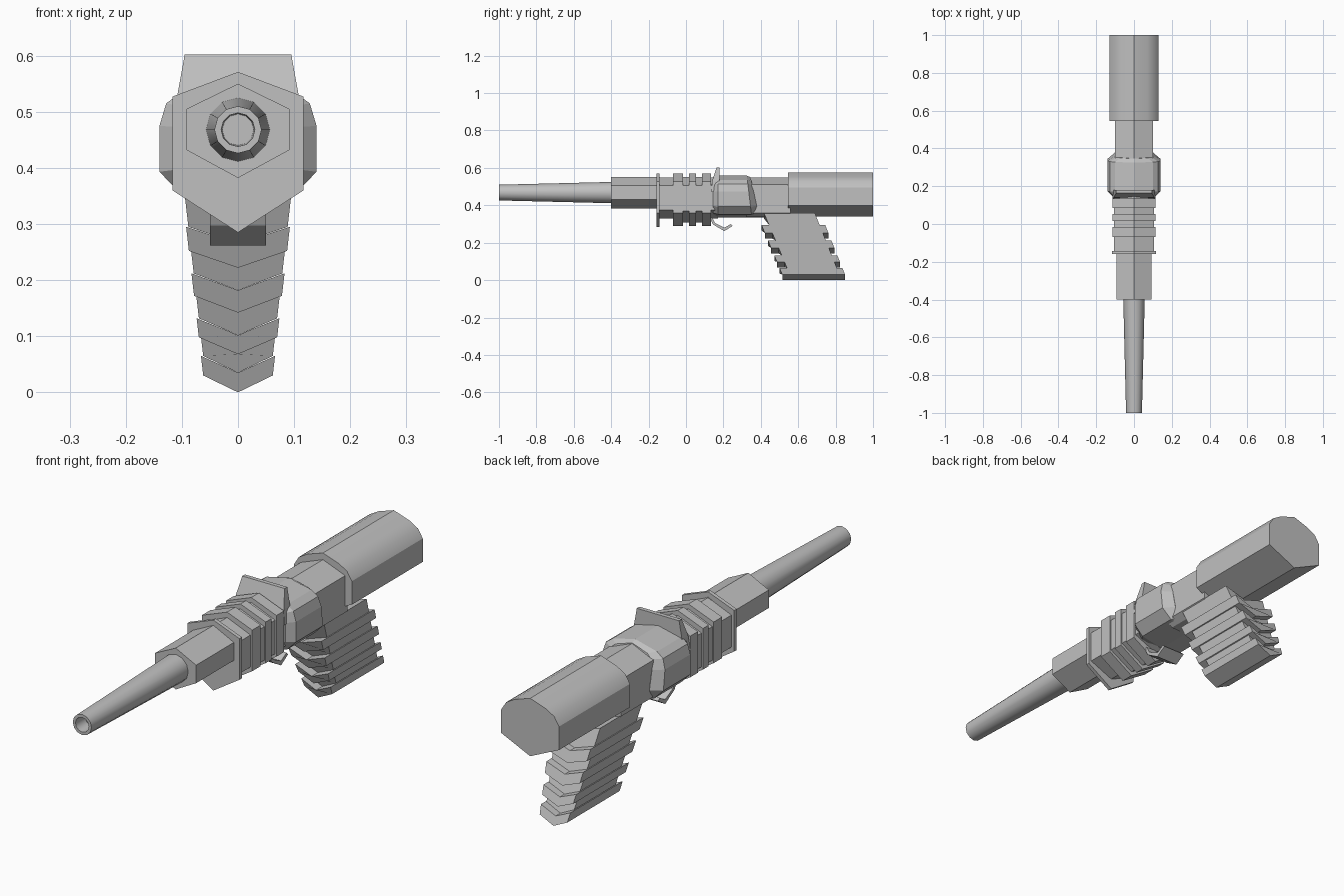
import bpy, bmesh, math

cube = bpy.data.objects.get("Cube")
if cube:
    bpy.data.objects.remove(cube, do_unlink=True)

grey = bpy.data.materials.new("plain_grey")
grey.use_nodes = True
COL = (0.53, 0.53, 0.53, 1)
grey.diffuse_color = COL
grey.node_tree.nodes["Principled BSDF"].inputs["Base Color"].default_value = COL


def loft(name, rings, smooth=None):
    """Skin a list of equal-length closed rings and cap both ends."""
    bm = bmesh.new()
    loops = [[bm.verts.new(p) for p in ring] for ring in rings]
    n = len(loops[0])
    for a, b in zip(loops, loops[1:]):
        for i in range(n):
            bm.faces.new((a[i], a[(i + 1) % n], b[(i + 1) % n], b[i]))
    bm.faces.new(loops[0])
    bm.faces.new(loops[-1])
    bmesh.ops.recalc_face_normals(bm, faces=bm.faces)
    me = bpy.data.meshes.new(name)
    bm.to_mesh(me)
    bm.free()
    me.materials.append(grey)
    ob = bpy.data.objects.new(name, me)
    bpy.context.collection.objects.link(ob)
    if smooth:
        bpy.ops.object.select_all(action="DESELECT")
        bpy.context.view_layer.objects.active = ob
        ob.select_set(True)
        bpy.ops.object.shade_smooth_by_angle(angle=math.radians(smooth))
    return ob


def section(half):
    """Mirror a top-to-bottom half outline (x, z) into a closed outline."""
    return half + [(-x, z) for x, z in reversed(half) if x > 0]


def prism(name, half, y0, y1, smooth=None):
    s = section(half)
    return loft(name, [[(x, y, z) for x, z in s] for y in (y0, y1)], smooth)


def hexagon(w, top, hi, lo, bottom):
    return [(0, top), (w, hi), (w, lo), (0, bottom)]


def circle(r, y, n=12, z=0.468):
    return [(r * math.cos(2 * math.pi * i / n), y, z + r * math.sin(2 * math.pi * i / n))
            for i in range(n)]


# Tapered barrel with an open bore
loft("barrel", [circle(0.057, -0.39), circle(0.042, -1.0), circle(0.03, -1.0),
                circle(0.028, -0.94)], 40)

# Hexagonal front housing, flange and ribbed sleeve
prism("front_housing", hexagon(0.092, 0.55, 0.505, 0.432, 0.382), -0.40, -0.14)
prism("flange", hexagon(0.117, 0.571, 0.527, 0.36, 0.285), -0.158, -0.142)
prism("sleeve", hexagon(0.105, 0.548, 0.505, 0.375, 0.33), -0.142, 0.17)
prism("sleeve_core", hexagon(0.107, 0.55, 0.507, 0.37, 0.308), -0.06, 0.13)
for i, (y0, y1) in enumerate([(-0.07, -0.016), (0.016, 0.053), (0.085, 0.134)]):
    prism(f"sleeve_rib_{i + 1}", hexagon(0.113, 0.57, 0.527, 0.36, 0.29), y0, y1)

# Wide middle body, pinched in at both ends
MID = section([(0, 0.558), (0.1, 0.535), (0.128, 0.515), (0.14, 0.475),
               (0.14, 0.393), (0.1, 0.352), (0, 0.334)])
loft("middle_body", [[(x * k, y + lean * (0.56 - z), 0.446 + (z - 0.446) * h) for x, z in MID]
                     for y, k, h, lean in [(0.145, 0.8, 0.93, 0), (0.172, 1, 1, 0),
                                           (0.325, 1, 1, 0.12), (0.345, 0.72, 0.93, 0.2)]])

# Upright sight fin with a sloping front
loft("sight_fin", [[(-w, yf, z), (w, yf, z), (w, 0.18, z), (-w, 0.18, z)]
                   for z, w, yf in [(0.47, 0.115, 0.135), (0.53, 0.108, 0.14),
                                    (0.602, 0.095, 0.163)]])

# Rear frame and rounded rear block
prism("rear_frame", [(0, 0.548), (0.1, 0.51), (0.1, 0.36), (0.07, 0.338), (0, 0.334)],
      0.32, 0.56, 30)
prism("rear_block", [(0, 0.575), (0.07, 0.552), (0.108, 0.53), (0.13, 0.495),
                     (0.13, 0.40), (0, 0.34)], 0.545, 1.0, 32)

# Bent trigger plate
TRIGGER = [(0.14, 0.335), (0.155, 0.305), (0.205, 0.28), (0.24, 0.3), (0.25, 0.29),
           (0.205, 0.262), (0.145, 0.297), (0.125, 0.335)]
loft("trigger", [[(x, y, z) for y, z in TRIGGER] for x in (-0.05, 0.05)])


# Raked grip: chevron layers alternating between ribs and recessed bands
def grip_width(z):
    return 0.062 + 0.115 * z


def grip_layer(name, z0, z1, front, rear, inset):
    rings = []
    for end in (0, 1):
        ring = []
        for z, side in [(z1, 0), (z1, 1), (z0, 1), (z0, 0), (z0, -1), (z1, -1)]:
            zz = z + (0.03 if side else 0)
            y = (0.85 - 0.4 * z - rear) if end else (0.515 - 0.42 * z + front)
            ring.append((side * (grip_width(z) - inset), y, zz))
        rings.append(ring)
    return loft(name, rings)


LEVELS = [0, 0.035, 0.068, 0.102, 0.142, 0.182, 0.222, 0.265, 0.33]
for i, (z0, z1) in enumerate(zip(LEVELS, LEVELS[1:])):
    if i % 2 == 0:
        grip_layer(f"grip_rib_{i // 2 + 1}", z0, z1, 0, 0, 0)
    else:
        grip_layer(f"grip_band_{i // 2 + 1}", z0, z1, 0.04, 0.03, 0.004)
